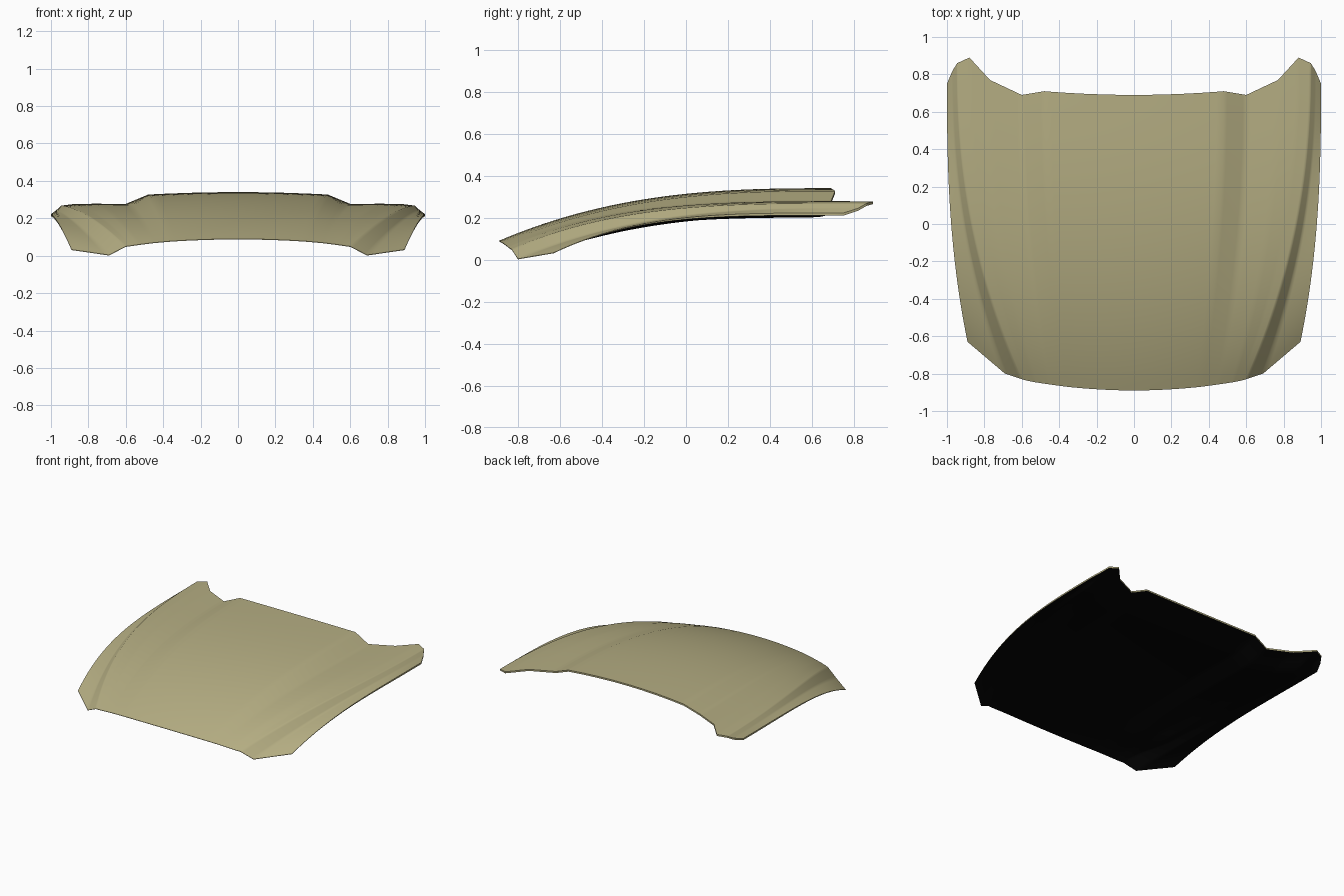
import bpy, bmesh, math

cube = bpy.data.objects.get("Cube")
if cube:
    bpy.data.objects.remove(cube, do_unlink=True)

ROWS = 30


def material(name, rgb):
    m = bpy.data.materials.new(name)
    m.use_nodes = True
    m.diffuse_color = (*rgb, 1)
    m.node_tree.nodes["Principled BSDF"].inputs["Base Color"].default_value = (*rgb, 1)
    return m


khaki = material("khaki paint", (0.46, 0.42, 0.225))
black = material("black underside", (0.001, 0.001, 0.001))

# Guide lines running front to back, from the middle outward:
# front point, back point, sweep power for x, rise power for z, liner depth
GUIDES = [
    ((0.00, -0.89, 0.09), (0.00, 0.69, 0.34), 1.0, 2.7, 0.045),    # centre line
    ((0.36, -0.87, 0.078), (0.48, 0.71, 0.327), 2.0, 2.7, 0.045),  # raised panel top
    ((0.45, -0.858, 0.07), (0.60, 0.69, 0.277), 2.0, 3.1, 0.045),  # raised panel foot
    ((0.53, -0.846, 0.06), (0.77, 0.77, 0.278), 2.2, 3.2, 0.05),   # outer field
    ((0.57, -0.838, 0.054), (0.88, 0.89, 0.276), 2.2, 3.3, 0.055),  # hinge horn tip
    ((0.60, -0.83, 0.05), (0.945, 0.86, 0.268), 2.2, 3.4, 0.055),  # shoulder top
    ((0.69, -0.80, 0.004), (0.97, 0.82, 0.245), 2.2, 2.8, 0.02),   # shoulder foot
    ((0.89, -0.63, 0.033), (1.00, 0.75, 0.222), 2.6, 3.5, 0.0),    # side edge
]


def ease(t):
    t = max(0, min(1, t))
    return t * t * (3 - 2 * t)


def rim_depth(y):
    # The lip is thin at the nose and thicker at the back
    return 0.003 + 0.009 * ease((y + 0.6) / 1.2)


def mix(a, b, s):
    return tuple(p + (q - p) * s for p, q in zip(a, b))


def guide_point(guide, t, liner):
    front, back, sweep, rise, depth = guide
    x = back[0] - (back[0] - front[0]) * (1 - t) ** sweep
    y = front[1] + (back[1] - front[1]) * t
    z = back[2] - (back[2] - front[2]) * (1 - t) ** rise
    if liner:
        z -= rim_depth(y) + depth * ease((t - 0.02) / 0.2) * ease((1 - t) / 0.15)
    return x, y, z


def cross_section(t, liner):
    pts = [guide_point(g, t, liner) for g in GUIDES]
    mid, top = pts[0], pts[1]
    # The middle panel is crowned
    row = []
    for s in (0, 0.25, 0.5, 0.75, 0.92):
        row.append((top[0] * s,
                    mid[1] + (top[1] - mid[1]) * s * s,
                    mid[2] + (top[2] - mid[2]) * s * s))
    # Support points keep the creases tight
    for a, b in zip(pts[1:], pts[2:]):
        row += [a, mix(a, b, 0.15), mix(a, b, 0.85)]
    return row + [pts[-1]]


def make_panel(name, mat, liner):
    bm = bmesh.new()
    grid = [[bm.verts.new(p) for p in cross_section(j / ROWS, liner)]
            for j in range(ROWS + 1)]
    for a, b in zip(grid, grid[1:]):
        for i in range(len(a) - 1):
            quad = (a[i], a[i + 1], b[i + 1], b[i])
            bm.faces.new(quad[::-1] if liner else quad)
    if not liner:
        # Turned-down rim around the outside
        edges = [e for e in bm.edges if e.is_boundary
                 and max(v.co.x for v in e.verts) > 0.001]
        out = bmesh.ops.extrude_edge_only(bm, edges=edges)
        for v in out["geom"]:
            if isinstance(v, bmesh.types.BMVert):
                v.co.z -= rim_depth(v.co.y)
    mesh = bpy.data.meshes.new(name)
    bm.to_mesh(mesh)
    bm.free()
    mesh.materials.append(mat)
    ob = bpy.data.objects.new(name, mesh)
    bpy.context.collection.objects.link(ob)
    bpy.ops.object.select_all(action="DESELECT")
    ob.select_set(True)
    bpy.context.view_layer.objects.active = ob
    bpy.ops.object.shade_smooth_by_angle(angle=math.radians(40))
    mirror = ob.modifiers.new("Mirror", "MIRROR")
    mirror.use_clip = True


make_panel("hood_skin", khaki, False)
make_panel("hood_liner", black, True)
